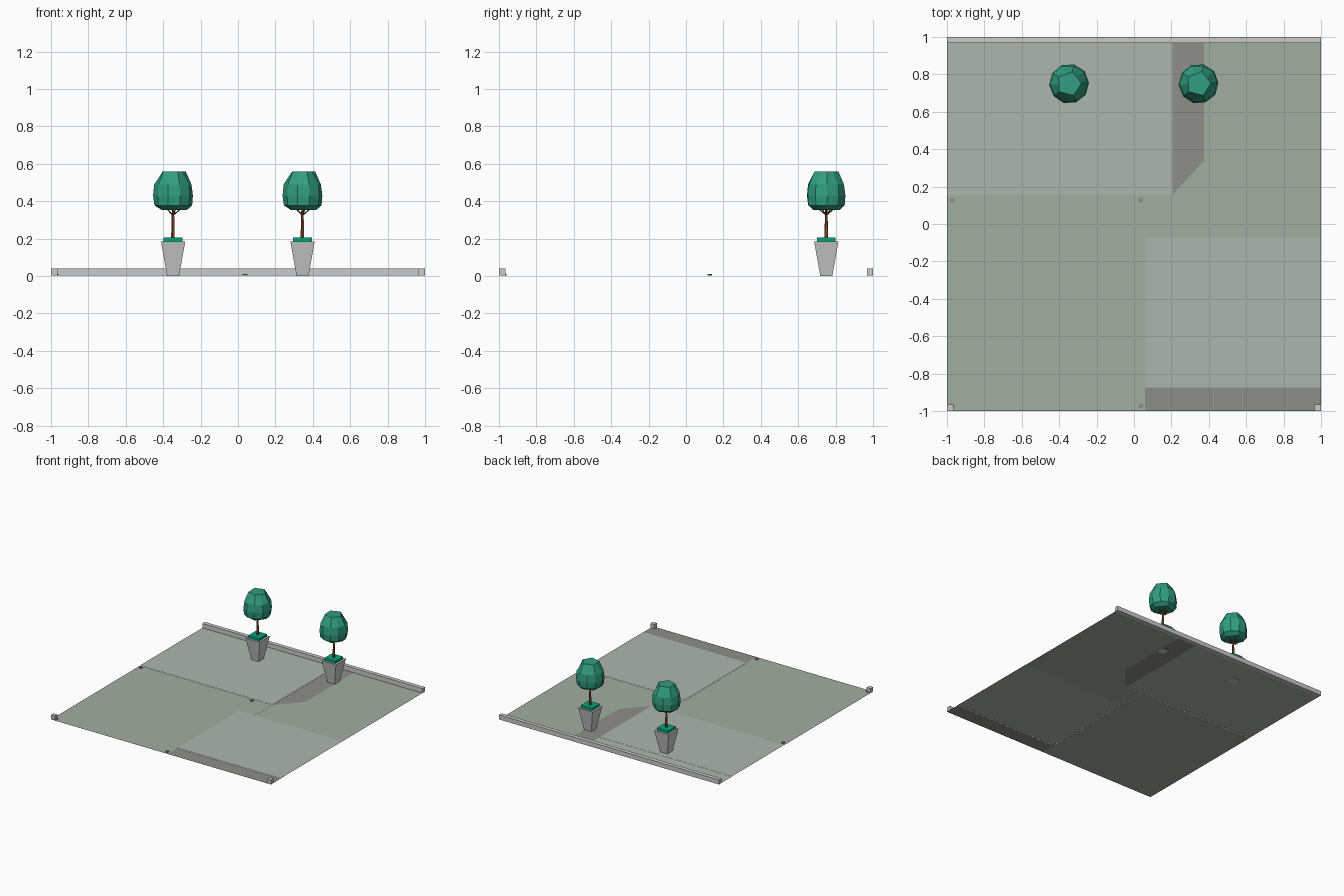
import bpy, bmesh, math
from mathutils import Vector

if "Cube" in bpy.data.objects:
    bpy.data.objects.remove(bpy.data.objects["Cube"])


def mat(name, r, g, b):
    m = bpy.data.materials.new(name)
    m.diffuse_color = (r, g, b, 1)
    m.use_nodes = True
    m.node_tree.nodes["Principled BSDF"].inputs["Base Color"].default_value = m.diffuse_color
    return m


GRASS = mat("grass_green", 0.36, 0.42, 0.36)
PAVE = mat("pale_paving", 0.42, 0.47, 0.42)
PATH = mat("path_grey", 0.27, 0.27, 0.25)
LEAF = mat("leaf_green", 0.03, 0.34, 0.21)
MOSS = mat("moss_green", 0.0, 0.38, 0.2)
BARK = mat("bark_brown", 0.22, 0.07, 0.03)


def finish(name, bm, material=None):
    bmesh.ops.recalc_face_normals(bm, faces=bm.faces)
    me = bpy.data.meshes.new(name)
    bm.to_mesh(me)
    bm.free()
    ob = bpy.data.objects.new(name, me)
    bpy.context.collection.objects.link(ob)
    if material:
        me.materials.append(material)
    return ob


def sheet(name, pts, z, material):
    me = bpy.data.meshes.new(name)
    me.from_pydata([(x, y, z) for x, y in pts], [], [list(range(len(pts)))])
    ob = bpy.data.objects.new(name, me)
    bpy.context.collection.objects.link(ob)
    me.materials.append(material)


def rect(x0, y0, x1, y1):
    return [(x0, y0), (x1, y0), (x1, y1), (x0, y1)]


def loft(name, rings, material=None):
    # closed skin through equal-length rings of points
    bm = bmesh.new()
    vs = [[bm.verts.new(p) for p in r] for r in rings]
    n = len(vs[0])
    for a, b in zip(vs, vs[1:]):
        for i in range(n):
            j = (i + 1) % n
            bm.faces.new((a[i], a[j], b[j], b[i]))
    bm.faces.new(vs[0][::-1])
    bm.faces.new(vs[-1])
    return finish(name, bm, material)


def box(name, x0, y0, x1, y1, z0, z1, material=None):
    return loft(name, [[(x, y, z) for x, y in rect(x0, y0, x1, y1)] for z in (z0, z1)], material)


def stick(name, p, q, r0, r1, material):
    p, q = Vector(p), Vector(q)
    rot = (q - p).to_track_quat('Z', 'Y')
    rings = [[c + rot @ Vector((r * math.cos(a * math.tau / 5), r * math.sin(a * math.tau / 5), 0))
              for a in range(5)] for c, r in ((p, r0), (q, r1))]
    loft(name, rings, material)


# Ground panels, meeting edge to edge with tiny height steps
sheet("left_lawn", rect(-1, -1, 0.06, 0.155), 0.003, GRASS)
sheet("right_lawn", [(0.205, -0.075), (1, -0.075), (1, 0.97), (0.375, 0.97),
                     (0.375, 0.34), (0.205, 0.155)], 0.003, GRASS)
sheet("lawn_link", rect(0.06, -0.075, 0.205, 0.155), 0.004, GRASS)
sheet("rear_paving", rect(-1, 0.155, 0.205, 0.83), 0.005, PAVE)
sheet("rear_strip", rect(-1, 0.83, 0.205, 0.97), 0.004, PAVE)
sheet("front_paving", rect(0.06, -0.875, 1, -0.075), 0.005, PAVE)
sheet("front_path", rect(0.06, -1, 1, -0.875), 0.003, PATH)
sheet("rear_path", [(0.205, 0.155), (0.375, 0.34), (0.375, 0.97), (0.205, 0.97)], 0.003, PATH)

# Back curb and front corner posts
box("back_curb", -1, 0.967, 1, 1, 0.003, 0.04)
for s in (-1, 1):
    box("corner_post", min(s, s * 0.966), -1, max(s, s * 0.966), -0.966, 0.003, 0.04)

# Small ground lights
for x in (-0.972, 0.037):
    for y in (0.127, -0.972):
        loft("ground_light", [[(x + 0.013 * math.cos(i * math.tau / 10),
                                y + 0.013 * math.sin(i * math.tau / 10), z)
                               for i in range(10)] for z in (0.003, 0.011)], PATH)


def crown_ring(cx, cy, z, corner, mid):
    # ten points: corners of a pentagon alternating with points between them
    return [(cx + (mid if i % 2 else corner) * math.cos(i * math.tau / 10 + 0.05),
             cy + (mid if i % 2 else corner) * math.sin(i * math.tau / 10 + 0.05), z)
            for i in range(10)]


# Potted trees
for x in (-0.347, 0.345):
    y = 0.75
    loft("tree_pot", [[(px, py, z) for px, py in rect(x - h, y - h, x + h, y + h)]
                      for h, z in ((0.032, 0.0), (0.065, 0.185))])
    box("pot_planting", x - 0.05, y - 0.05, x + 0.05, y + 0.05, 0.18, 0.205, MOSS)
    stick("tree_trunk", (x, y, 0.19), (x, y, 0.38), 0.011, 0.006, BARK)
    for k in range(5):
        a = k * math.tau / 5
        stick("tree_branch", (x, y, 0.325), (x + 0.055 * math.cos(a), y + 0.055 * math.sin(a), 0.37),
              0.004, 0.003, BARK)
    loft("tree_crown", [crown_ring(x, y, 0.354, 0.075, 0.061),
                        crown_ring(x, y, 0.378, 0.102, 0.1),
                        crown_ring(x, y, 0.43, 0.106, 0.107),
                        crown_ring(x, y, 0.49, 0.098, 0.101),
                        crown_ring(x, y, 0.56, 0.067, 0.0545)], LEAF)
